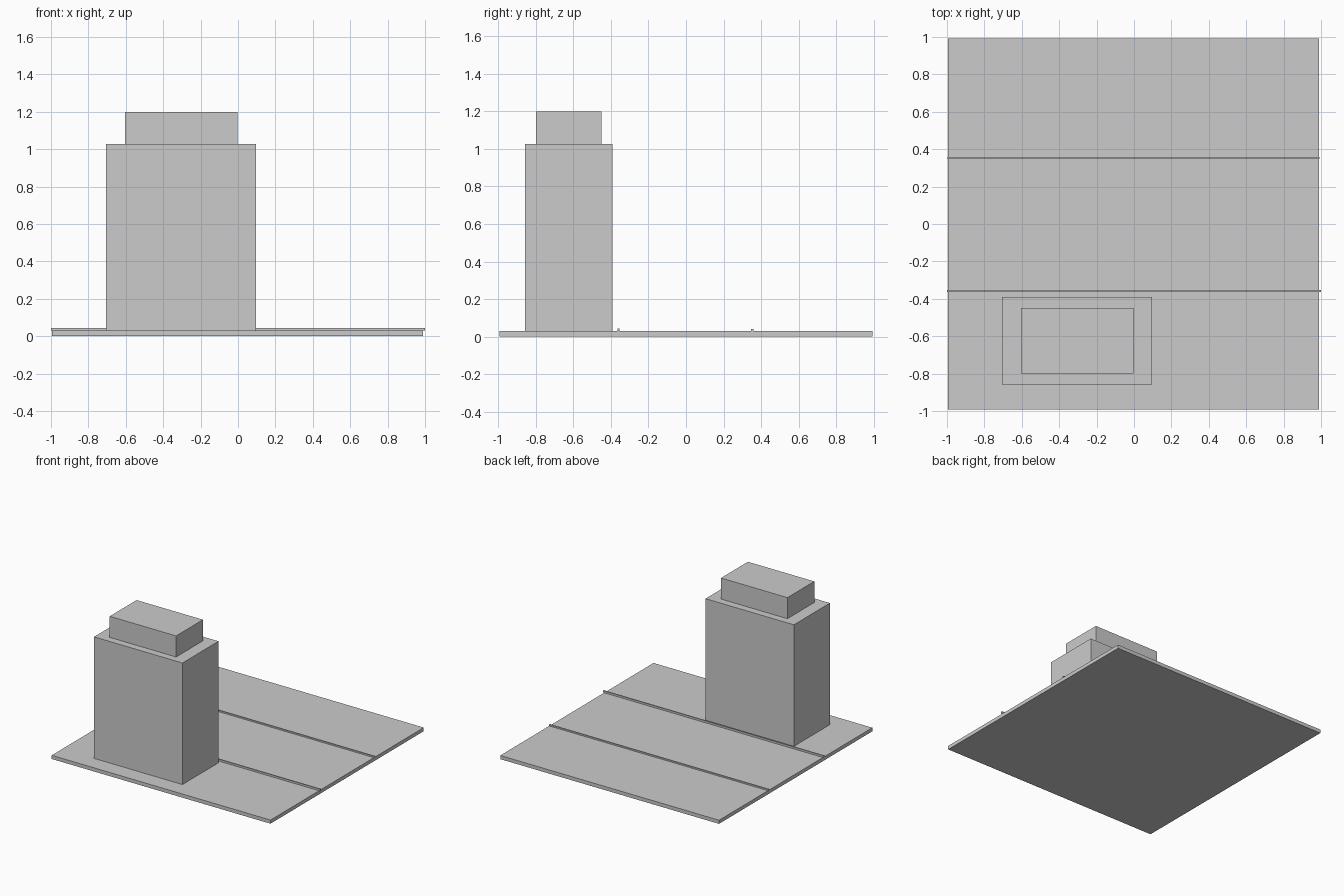
import bpy

if "Cube" in bpy.data.objects:
    bpy.data.objects.remove(bpy.data.objects["Cube"])


def box(name, x, y, z):
    """Add a box from its (min, max) extent on each axis."""
    bpy.ops.mesh.primitive_cube_add(
        size=1, location=[(a + b) / 2 for a, b in (x, y, z)])
    obj = bpy.context.object
    obj.name = name
    obj.scale = [b - a for a, b in (x, y, z)]
    bpy.ops.object.transform_apply(location=False, rotation=False, scale=True)
    return obj


GROUND = 0.03

# Flat ground plate
box("ground_slab", (-0.995, 0.99), (-0.993, 0.993), (0, GROUND))

# Thin kerbs on either side of the road
box("front_kerb", (-1.0, 1.0), (-0.364, -0.353), (GROUND, 0.045))
box("rear_kerb", (-0.998, 0.993), (0.347, 0.359), (GROUND, 0.041))

# Building and its smaller rooftop block
box("tower", (-0.706, 0.096), (-0.857, -0.39), (GROUND, 1.027))
box("rooftop_block", (-0.605, -0.003), (-0.798, -0.45), (1.027, 1.2))
